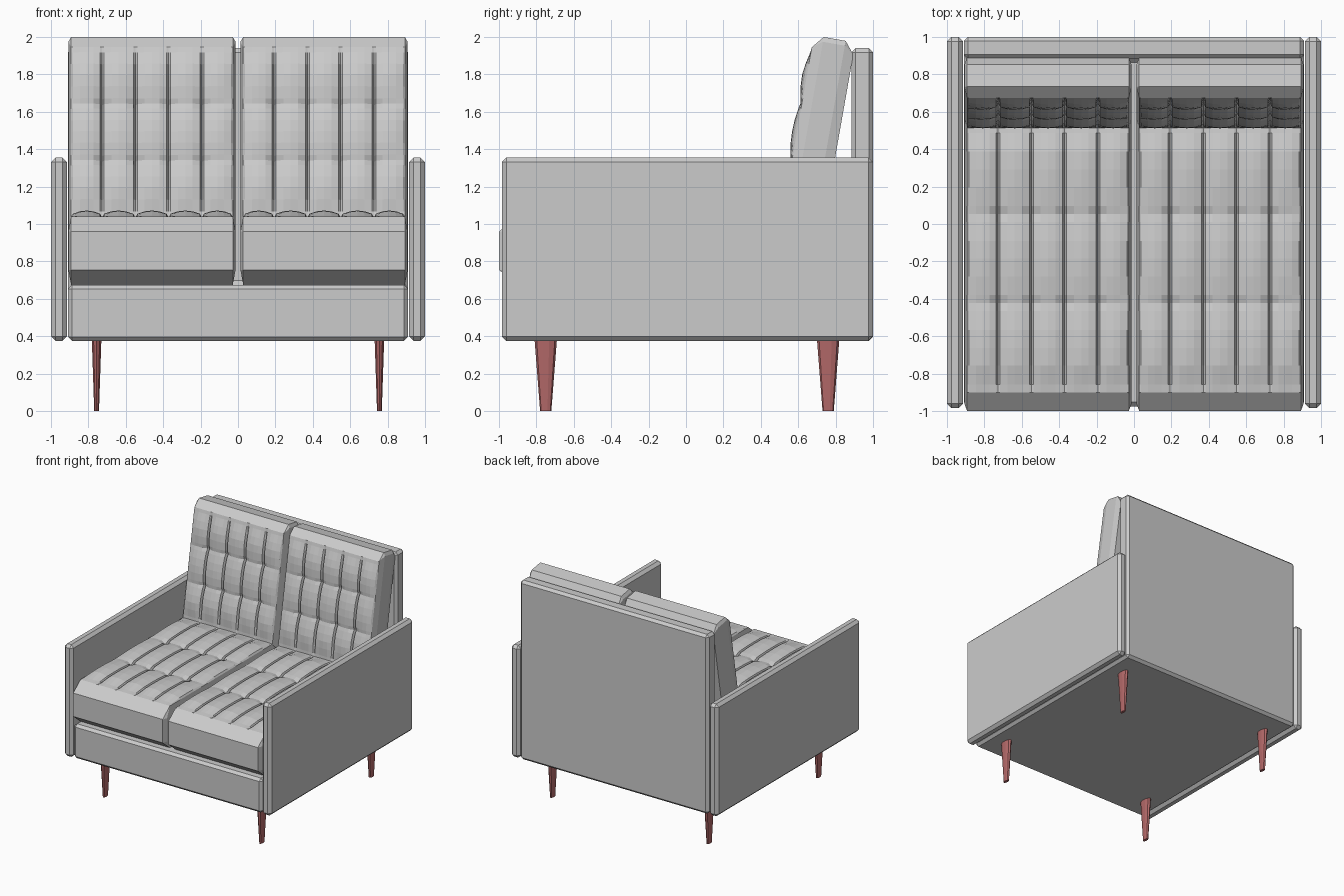
import bpy, bmesh, math
from mathutils import Vector

if "Cube" in bpy.data.objects:
    bpy.data.objects.remove(bpy.data.objects["Cube"])


def finish(bm, name, bevel=0.0):
    bmesh.ops.recalc_face_normals(bm, faces=bm.faces[:])
    me = bpy.data.meshes.new(name)
    bm.to_mesh(me)
    bm.free()
    ob = bpy.data.objects.new(name, me)
    bpy.context.collection.objects.link(ob)
    if bevel:
        mod = ob.modifiers.new("Edge bevel", 'BEVEL')
        mod.width = bevel
        mod.segments = 1
    return ob


def extrude_profile(name, profile, x0, x1, bevel):
    """Closed (y, z) profile extruded along x."""
    bm = bmesh.new()
    face = bm.faces.new([bm.verts.new((x0, y, z)) for y, z in profile])
    ext = bmesh.ops.extrude_face_region(bm, geom=[face])
    moved = [v for v in ext["geom"] if isinstance(v, bmesh.types.BMVert)]
    bmesh.ops.translate(bm, verts=moved, vec=(x1 - x0, 0, 0))
    return finish(bm, name, bevel)


def samples(lines, fractions):
    """Grid positions: fractions inside each cell between tuft lines."""
    out = [a + (b - a) * f for a, b in zip(lines, lines[1:]) for f in fractions]
    return out + [lines[-1]]


def cell_fraction(lines, t):
    for a, b in zip(lines, lines[1:]):
        if t <= b + 1e-6:
            return (t - a) / (b - a)


def cushion(name, length, thick, end, depth, puff):
    """Tufted cushion; the tufted face lies at local z = 0."""
    half, side, hl = 0.447, 0.015, length / 2
    fw = half - side
    cols = [-fw, -0.267, -0.089, 0.089, 0.267, fw]
    rows = [-hl, -hl / 3, hl / 3, hl]

    # chamfered body as a hull, open at the tufted face
    bm = bmesh.new()
    for sx in (-1, 1):
        for sy in (-1, 1):
            for z in (0, -thick):
                bm.verts.new((sx * fw, sy * hl, z))
            for z in (-depth, -thick + depth):
                bm.verts.new((sx * half, sy * (hl + end * 0.6), z))
                bm.verts.new((sx * fw, sy * (hl + end), z))
    bmesh.ops.convex_hull(bm, input=bm.verts[:])
    bm.normal_update()
    top = [f for f in bm.faces if all(abs(v.co.z) < 1e-5 for v in f.verts)]
    bmesh.ops.delete(bm, geom=top, context='FACES')
    bmesh.ops.dissolve_limit(bm, angle_limit=0.02, verts=bm.verts[:], edges=bm.edges[:])

    # padded face with narrow pleats and deep button dimples
    def height(x, y):
        if abs(x) > fw - 1e-5 or abs(y) > hl - 1e-5:
            return 0.0
        a, b = cell_fraction(cols, x), cell_fraction(rows, y)
        pu, pv = 1 - (2 * a - 1) ** 2, 1 - (2 * b - 1) ** 2
        edge = min(1.0, (hl - abs(y)) / 0.12)
        h = puff * (0.3 + 0.7 * pu) * (0.3 + 0.7 * pv) * edge
        du = min(abs(x - c) for c in cols[1:-1])
        dv = min(abs(y - r) for r in rows[1:-1])
        if du < 1e-4:
            h -= 0.018 * edge
        if du < 0.02 and dv < 0.045:
            h -= 0.035 * (1 - dv / 0.045) * (1 - du / 0.02)
        return h

    xs = samples(cols, (0, 0.06, 0.28, 0.5, 0.72, 0.94))
    ys = samples(rows, (0, 0.09, 0.3, 0.5, 0.7, 0.91))
    grid = [[bm.verts.new((x, y, height(x, y))) for x in xs] for y in ys]
    for r0, r1 in zip(grid, grid[1:]):
        for i in range(len(xs) - 1):
            bm.faces.new((r0[i], r0[i + 1], r1[i + 1], r1[i]))
    bmesh.ops.remove_doubles(bm, verts=bm.verts[:], dist=1e-4)
    return finish(bm, name)


# L-shaped frame: base and back panel
extrude_profile("base_and_back_frame",
                [(-0.975, 0.375), (1, 0.375), (1, 1.94), (0.885, 1.94),
                 (0.885, 0.675), (-0.975, 0.675)], -0.91, 0.91, 0.022)

wood = bpy.data.materials.new("red_wood")
wood.diffuse_color = (0.45, 0.14, 0.14, 1)
wood.use_nodes = True
wood.node_tree.nodes["Principled BSDF"].inputs["Base Color"].default_value = wood.diffuse_color

for s, tag in ((-1, "left"), (1, "right")):
    # arm panel
    extrude_profile(tag + "_arm",
                    [(-0.985, 0.375), (1, 0.375), (1, 1.355), (-0.985, 1.355)],
                    s * 0.914, s * 1.0, 0.024)

    # seat cushion
    seat = cushion(tag + "_seat_cushion", 1.43, 0.365, 0.1, 0.08, 0.032)
    seat.location = (s * 0.46, -0.185, 1.04)

    # leaning back cushion
    back = cushion(tag + "_back_cushion", 0.92, 0.225, 0.065, 0.053, 0.026)
    back.location = (s * 0.46, 0.593, 1.492)
    back.rotation_euler.x = math.radians(80)

    # tapered flat legs
    for y, end in ((-0.75, "front"), (0.76, "back")):
        bm = bmesh.new()
        bmesh.ops.create_cone(bm, cap_ends=True, segments=10, radius1=0.03,
                              radius2=0.06, depth=0.385)
        bmesh.ops.scale(bm, verts=bm.verts[:], vec=(0.45, 1, 1))
        leg = finish(bm, f"{tag}_{end}_leg")
        leg.location = (s * 0.756, y, 0.1925)
        leg.data.materials.append(wood)
